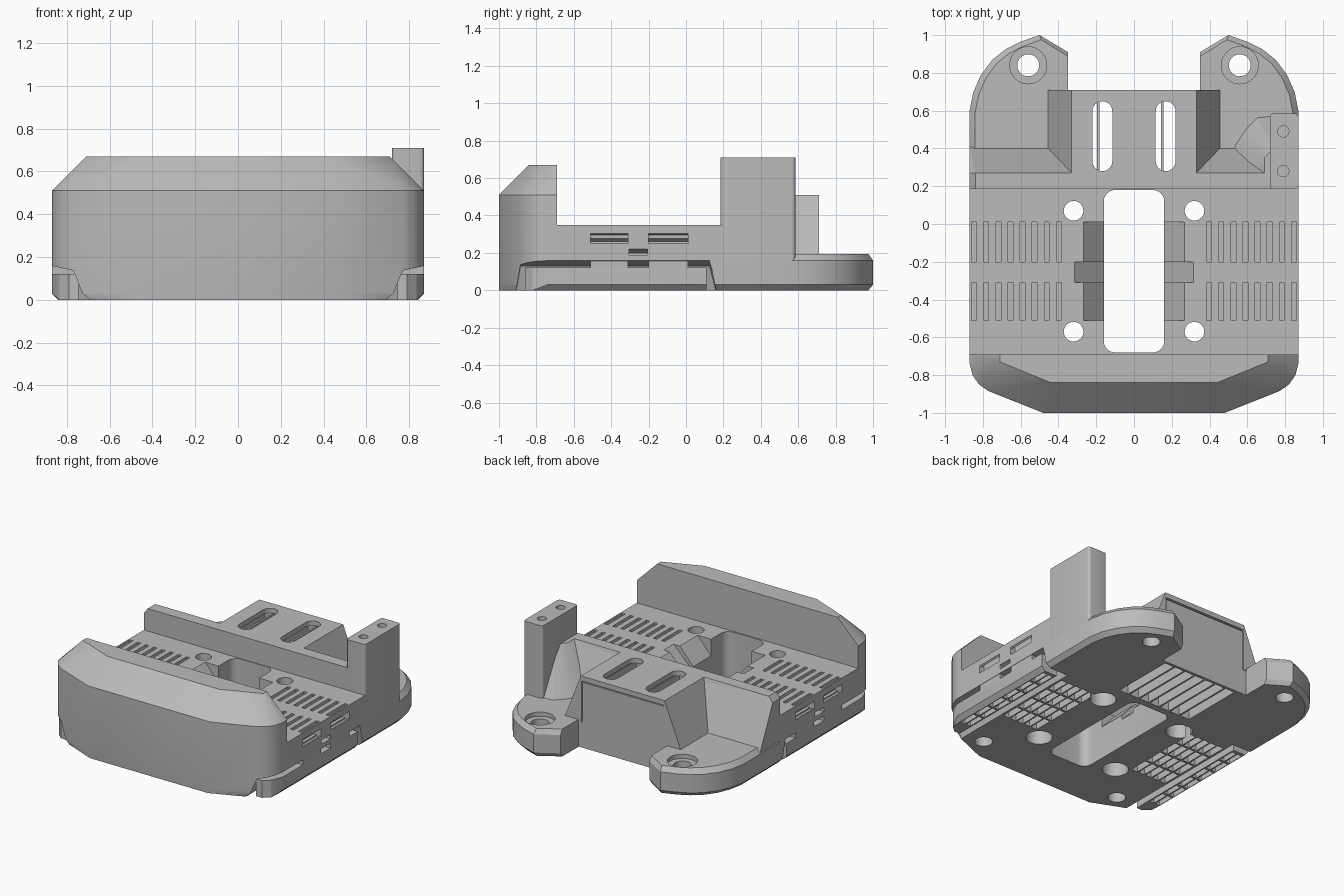
import bpy, bmesh, math
from math import cos, sin, pi

if "Cube" in bpy.data.objects:
    bpy.data.objects.remove(bpy.data.objects["Cube"])

grey = bpy.data.materials.new("plain grey")
grey.use_nodes = True
colour = (0.5, 0.5, 0.5, 1)
grey.diffuse_color = colour
grey.node_tree.nodes["Principled BSDF"].inputs["Base Color"].default_value = colour
grey.node_tree.nodes["Principled BSDF"].inputs["Roughness"].default_value = 0.7


def make(name, *solids):
    """One object made of convex solids, each given by its corner points."""
    bm = bmesh.new()
    for pts in solids:
        verts = [bm.verts.new(p) for p in pts]
        out = bmesh.ops.convex_hull(bm, input=verts)
        spare = {v for v in out["geom_interior"] + out["geom_unused"]
                 if isinstance(v, bmesh.types.BMVert)}
        bmesh.ops.delete(bm, geom=list(spare), context="VERTS")
    bmesh.ops.dissolve_limit(bm, angle_limit=0.01, verts=bm.verts, edges=bm.edges)
    bmesh.ops.recalc_face_normals(bm, faces=bm.faces)
    mesh = bpy.data.meshes.new(name)
    bm.to_mesh(mesh)
    bm.free()
    mesh.materials.append(grey)
    obj = bpy.data.objects.new(name, mesh)
    bpy.context.collection.objects.link(obj)
    return obj


def layer(outline, z):
    return [(x, y, z) for x, y in outline]


def rect(x0, x1, y0, y1):
    return [(x0, y0), (x1, y0), (x1, y1), (x0, y1)]


def box(x0, x1, y0, y1, z0, z1):
    return layer(rect(x0, x1, y0, y1), z0) + layer(rect(x0, x1, y0, y1), z1)


def disc(x, y, r, n=32):
    return [(x + r * cos(2 * pi * i / n), y + r * sin(2 * pi * i / n)) for i in range(n)]


def prism(outline, z0, z1):
    return layer(outline, z0) + layer(outline, z1)


def rounded(x0, x1, y0, y1, r):
    return [p for x in (x0 + r, x1 - r) for y in (y0 + r, y1 - r) for p in disc(x, y, r, 24)]


def mirror(solids):
    return solids + [[(-x, y, z) for x, y, z in s] for s in solids]


def cut(parts, *solids):
    """Subtract the solids from every part."""
    tool = make("cutter", *solids)
    tool.hide_render = True
    for part in parts:
        mod = part.modifiers.new("cut", "BOOLEAN")
        mod.operation, mod.solver, mod.object = "DIFFERENCE", "EXACT", tool
        bpy.context.view_layer.objects.active = part
        bpy.ops.object.modifier_apply(modifier=mod.name)
    bpy.data.objects.remove(tool)


both = (-1, 1)
strips = [(-0.51, -0.31), (-0.2, 0.01)]

# Front bumper: full outline below, sloped shoulders above
nose = [(s * x, y) for s in both for x, y in
        [(0.48, -1), (0.77, -0.885), (0.82, -0.85), (0.855, -0.8), (0.87, -0.74), (0.87, -0.69)]]
nose_top = [(s * x, y) for s in both for x, y in [(0.44, -0.84), (0.71, -0.73), (0.71, -0.69)]]
nose_low = [(x * 0.965, y) for x, y in nose]
bumper = make("front_bumper", layer(nose_low, 0) + layer(nose, 0.03)
              + layer(nose, 0.51) + layer(nose_top, 0.67))

# Middle deck
deck = make("middle_deck", layer(rect(-0.84, 0.84, -0.69, 0.2), 0)
            + layer(rect(-0.87, 0.87, -0.69, 0.2), 0.03)
            + layer(rect(-0.87, 0.87, -0.69, 0.2), 0.35))

# Rear lobes with chamfered rims
lobe = [(0.35, 0.18), (0.35, 0.91), (0.5, 1), (0.6, 0.965), (0.68, 0.925), (0.75, 0.87),
        (0.81, 0.79), (0.85, 0.7), (0.87, 0.6), (0.87, 0.18)]
rim = [(0.35 + (x - 0.35) * 0.945, 0.18 + (y - 0.18) * 0.97) for x, y in lobe]
lobe_solid = layer(rim, 0) + layer(lobe, 0.03) + layer(lobe, 0.16) + layer(rim, 0.195)
left_lobe = make("left_rear_lobe", lobe_solid)
right_lobe = make("right_rear_lobe", [(-x, y, z) for x, y, z in lobe_solid])

# Cross ridge and central housing with sloped flanks
ridge = make("cross_ridge", layer(rect(-0.87, 0.8, 0.185, 0.41), 0.17)
             + layer(rect(-0.87, 0.8, 0.185, 0.27), 0.47)
             + layer(rect(-0.84, 0.8, 0.185, 0.27), 0.51))
housing = make("central_housing", layer(rect(-0.46, 0.46, 0.185, 0.71), 0.18)
               + layer(rect(-0.33, 0.33, 0.185, 0.71), 0.51))
cut([ridge, housing], box(-0.325, 0.325, 0.2, 0.75, 0.1, 0.475))
cut([ridge, housing], *mirror([prism(rounded(0.115, 0.22, 0.28, 0.65, 0.052), 0.3, 0.6)]))

# Ribbed insert below the housing
insert = make("ribbed_insert", box(-0.32, 0.32, 0.2, 0.705, 0, 0.465))
cut([insert], *[box(x - 0.036, x + 0.036, 0.23, 0.685, -0.1, 0.6)
                for x in [-0.2325 + 0.085 * i for i in range(7)]])
make("insert_side_left", box(0.32, 0.35, 0.2, 0.705, 0, 0.19))
make("insert_side_right", box(-0.35, -0.32, 0.2, 0.705, 0, 0.19))

# Tall post with flared foot
post = make("tall_post", prism(rounded(0.72, 0.87, 0.185, 0.585, 0.02), 0.16, 0.71))
cut([post], *[prism(disc(0.79, y, 0.03), 0.6, 0.8) for y in (0.28, 0.49)])
make("post_foot", layer([(0.5, 0.3), (0.53, 0.42), (0.59, 0.51), (0.65, 0.57), (0.74, 0.58),
                         (0.74, 0.3)], 0.18)
     + layer([(0.69, 0.2), (0.69, 0.35), (0.74, 0.4), (0.74, 0.2)], 0.51))

# Side undercuts with a filler block in each
undercut = [(x, y, -0.02) for x in (0.69, 0.95) for y in (-0.91, 0.165)]
undercut += [(x, y, 0.13) for x in (0.735, 0.95) for y in (-0.885, 0.125)]
undercut += [(0.95, y, 0.175) for y in (-0.885, 0.125)]
cut([bumper, deck], *mirror([undercut]))
filler_plan = [(0.745, -0.86), (0.79, -0.86), (0.835, -0.82), (0.868, -0.74), (0.868, 0.11), (0.745, 0.11)]
filler = make("side_filler", *mirror([layer([(min(x, 0.84), y) for x, y in filler_plan], 0)
                                      + layer(filler_plan, 0.03) + layer(filler_plan, 0.122)]))
make("filler_tower", *mirror([box(0.76, 0.868, a, b, 0.1, 0.2) for a, b in strips]))

# Central opening, mounting holes and their counterbores
cut([deck], prism(rounded(-0.16, 0.16, -0.68, 0.18, 0.06), -0.1, 0.5))
bolts = [(s * 0.32, y) for s in both for y in (-0.57, 0.07)]
cut([deck], *[prism(disc(x, y, 0.052), -0.1, 0.5) for x, y in bolts])
cut([deck], *[prism(disc(x, y, 0.085), -0.1, 0.16) for x, y in bolts])
cut([bumper], *mirror([prism(disc(0.56, -0.84, 0.058), -0.1, 0.25)]))
for lobe_part, s in ((left_lobe, 1), (right_lobe, -1)):
    cut([lobe_part], prism(disc(s * 0.56, 0.84, 0.058), -0.1, 0.5))
    cut([lobe_part], prism(disc(s * 0.56, 0.84, 0.098), 0.165, 0.5))

# Toothed slots across the deck
cut([deck], *mirror([box(x, x + 0.026, a, b, 0.24, 0.5)
                     for a, b in strips for x in [0.385 + 0.064 * i for i in range(8)]]))

# Ramps falling into the opening
cut([deck], *mirror([[(x, y, z) for y in (a, b)
                      for x, z in [(0.275, 0.36), (0.15, 0.22), (0.15, 0.5), (0.275, 0.5)]]
                     for a, b in strips]))
cut([deck], *mirror([[(x, y, z) for y in (-0.31, -0.2)
                      for x, z in [(0.325, 0.36), (0.15, 0.19), (0.15, 0.5), (0.325, 0.5)]]]))

# Notches under the deck edge
cut([deck], *mirror([[(x, y, z) for y in (a, b) for x, z in
                      [(0.9, low), (0.81, low), (0.81, low + 0.01), (0.9, high)]]
                     for a, b, low, high in [(-0.51, -0.31, 0.25, 0.325), (-0.2, 0.01, 0.25, 0.325),
                                             (-0.305, -0.205, 0.19, 0.23)]]))

# Lattice pockets underneath
cells = [(0.4 + 0.058 * i, y) for i in range(5) for y in (-0.5, -0.35, -0.2, -0.05)]
cut([deck], *mirror([box(x, x + 0.048, y, y + 0.135, -0.1, 0.12) for x, y in cells]))
cut([filler], *mirror([box(x, x + 0.035, -0.74 + 0.14 * i, -0.615 + 0.14 * i, -0.1, 0.1)
                       for x in (0.755, 0.8) for i in range(6)]))

# Smooth the curved walls, keep edges sharp
bpy.ops.object.select_all(action="DESELECT")
for obj in bpy.context.collection.objects:
    if obj.type == "MESH":
        obj.select_set(True)
        bpy.context.view_layer.objects.active = obj
bpy.ops.object.shade_smooth_by_angle(angle=math.radians(25))
